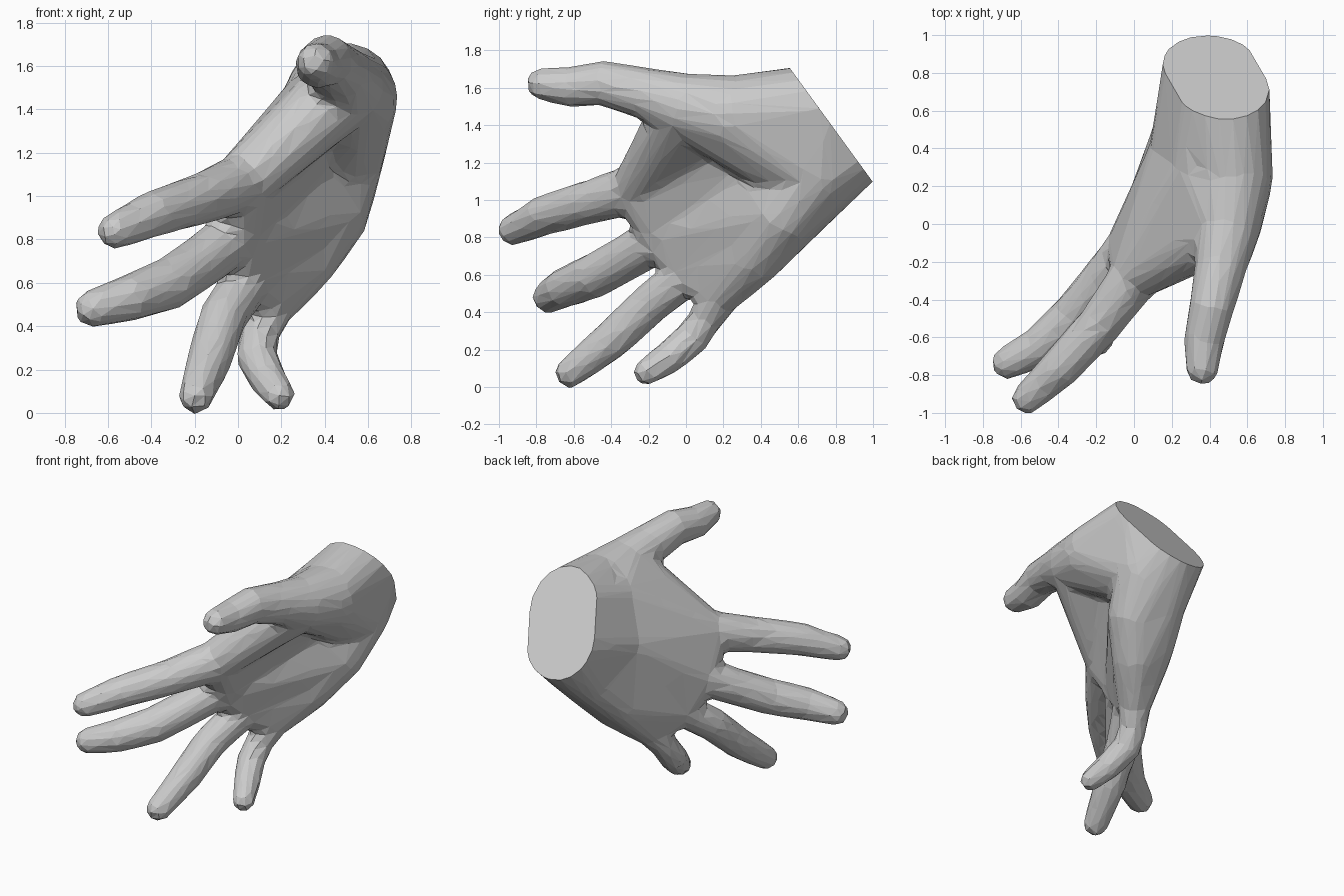
import bpy, bmesh
from mathutils import Vector

if "Cube" in bpy.data.objects:
    bpy.data.objects.remove(bpy.data.objects["Cube"])

# Landmark balls of the hand: x, y, z, radius
wrist_a, wrist_b = (.475, .715, 1.485, .235), (.395, .855, 1.295, .235)
back_top, back_mid = (.36, .30, 1.40, .17), (.265, .37, 1.15, .18)
heel_a, heel_b, heel_c = (.46, .69, 1.15, .20), (.42, .52, .92, .175), (.30, .37, .70, .145)
edge_a, edge_b = (.31, .65, .98, .15), (.21, .44, .745, .12)
k_index, k_middle = (.015, -.265, 1.06, .127), (-.02, -.12, .81, .12)
k_ring, k_pinky = (.04, .02, .61, .105), (.15, .185, .49, .10)
thenar, thenar_low = (.52, .25, 1.45, .21), (.47, .40, 1.26, .17)
thumb_root = (.50, .0, 1.50, .17)

bm = bmesh.new()


def hull(*balls):
    """Convex skin stretched around a few balls."""
    part = bmesh.new()
    for x, y, z, r in balls:
        # small allowance for the later softening
        ret = bmesh.ops.create_icosphere(part, subdivisions=3, radius=r + .008)
        bmesh.ops.translate(part, verts=ret["verts"], vec=(x, y, z))
    ret = bmesh.ops.convex_hull(part, input=part.verts[:])
    junk = {g for g in ret["geom_interior"] if isinstance(g, bmesh.types.BMVert)}
    junk |= {v for v in part.verts if not v.link_faces}
    bmesh.ops.delete(part, geom=list(junk), context='VERTS')
    old = [f for f in ret["geom_unused"] if f.is_valid and isinstance(f, bmesh.types.BMFace)]
    bmesh.ops.delete(part, geom=old, context='FACES')
    bmesh.ops.recalc_face_normals(part, faces=part.faces[:])
    me = bpy.data.meshes.new("part")
    part.to_mesh(me)
    part.free()
    bm.from_mesh(me)
    bpy.data.meshes.remove(me)


def chain(*balls):
    for a, b in zip(balls, balls[1:]):
        hull(a, b)


# Palm plates
hull(wrist_a, wrist_b, back_top, back_mid)
hull(wrist_a, wrist_b, heel_a, back_mid)
hull(wrist_b, heel_a, heel_b, edge_a, back_mid)
hull(back_top, back_mid, k_index, k_middle)
hull(back_mid, heel_b, k_middle, k_ring)
hull(heel_b, heel_c, edge_a, edge_b, back_mid)
hull(heel_c, edge_b, back_mid, k_ring)
hull(heel_c, edge_b, k_ring, k_pinky)

# Fingers
chain(k_index, (-.18, -.53, .985, .11), (-.385, -.755, .92, .10), (-.565, -.923, .84, .076))
chain(k_middle, (-.18, -.32, .69, .113), (-.32, -.49, .595, .113),
      (-.5, -.65, .53, .10), (-.667, -.735, .482, .08))
chain(k_ring, (-.07, -.20, .44, .102), (-.13, -.40, .25, .097), (-.195, -.62, .077, .074))
chain(k_pinky, (.10, .11, .37, .083), (.085, .03, .26, .086),
      (.135, -.09, .16, .08), (.19, -.208, .082, .066))

# Thumb and its fleshy base
chain((.49, .52, 1.45, .185), thenar, thumb_root, (.46, -.22, 1.57, .13),
      (.41, -.44, 1.625, .112), (.37, -.62, 1.605, .10), (.36, -.765, 1.62, .08))
hull(thenar, thenar_low, thumb_root, back_top)
hull(thenar, thenar_low, heel_a, wrist_a)

# Web between thumb and index finger
web = (.28, -.08, 1.35, .12)
chain((.45, -.03, 1.47, .14), web, (.08, -.17, 1.14, .12))
hull(back_top, thumb_root, web, k_index)

mesh = bpy.data.meshes.new("hand")
bm.to_mesh(mesh)
bm.free()
hand = bpy.data.objects.new("hand", mesh)
bpy.context.collection.objects.link(hand)


def bake():
    """Apply the modifiers of the hand."""
    deps = bpy.context.evaluated_depsgraph_get()
    new = bpy.data.meshes.new_from_object(hand.evaluated_get(deps))
    hand.modifiers.clear()
    hand.data = new


# Fuse into one skin
rem = hand.modifiers.new("fuse", 'REMESH')
rem.mode = 'VOXEL'
rem.voxel_size = .02
smo = hand.modifiers.new("soften", 'SMOOTH')
smo.factor, smo.iterations = .5, 12
bake()

# Flat wrist cut
bm = bmesh.new()
bm.from_mesh(hand.data)
bmesh.ops.bisect_plane(bm, geom=bm.verts[:] + bm.edges[:] + bm.faces[:], dist=1e-5,
                       plane_co=Vector((.43, .785, 1.39)), plane_no=Vector((0, .81, .59)),
                       clear_outer=True)
bmesh.ops.holes_fill(bm, edges=[e for e in bm.edges if e.is_boundary], sides=0)
bmesh.ops.triangulate(bm, faces=bm.faces[:])
bm.to_mesh(hand.data)
bm.free()

# Reduce to the faceted low-poly skin
dec = hand.modifiers.new("facets", 'DECIMATE')
dec.ratio = 1500 / max(1500, len(hand.data.polygons))
bake()
for p in hand.data.polygons:
    p.use_smooth = False
hand.data.name = "hand"
